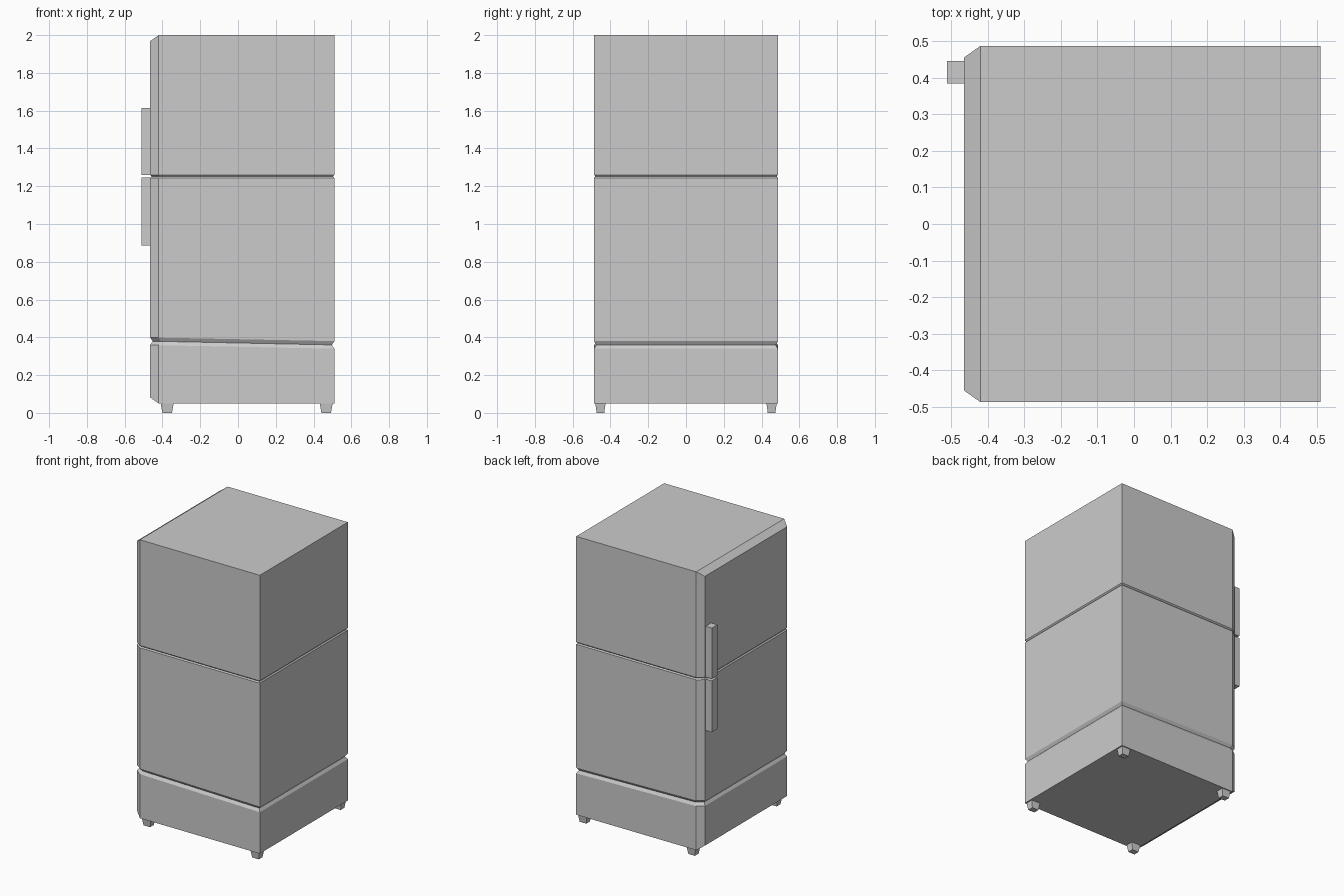
import bpy, bmesh
from mathutils import Vector

cube = bpy.data.objects.get("Cube")
if cube:
    bpy.data.objects.remove(cube, do_unlink=True)

BACK, RIM, DOOR, SIDE = 0.51, -0.42, -0.465, 0.487   # cabinet x positions and half width
BASE, TOP = 0.05, 2.0

grey = bpy.data.materials.new("light grey enamel")
grey.use_nodes = True
colour = (0.6, 0.6, 0.6, 1)
grey.diffuse_color = colour
grey.node_tree.nodes["Principled BSDF"].inputs["Base Color"].default_value = colour


def finish(bm, name):
    bmesh.ops.recalc_face_normals(bm, faces=bm.faces[:])
    mesh = bpy.data.meshes.new(name)
    bm.to_mesh(mesh)
    bm.free()
    mesh.materials.append(grey)
    obj = bpy.data.objects.new(name, mesh)
    bpy.context.collection.objects.link(obj)
    return obj


def box_mesh(low, high):
    bm = bmesh.new()
    bmesh.ops.create_cube(bm, size=1)
    low, high = Vector(low), Vector(high)
    for v in bm.verts:
        v.co = (low + high) / 2 + v.co * (high - low)
    return bm


def cut_groove(bm, z, half, depth, slope):
    # Three parallel cuts; the middle loop is pushed in to form a V
    normal = Vector((-slope, 0, 1)).normalized()
    for offset in (-half, half, 0):
        geom = bm.verts[:] + bm.edges[:] + bm.faces[:]
        cut = bmesh.ops.bisect_plane(bm, geom=geom, dist=1e-5,
                                     plane_co=(0, 0, z + offset), plane_no=normal)
    for v in [g for g in cut["geom_cut"] if isinstance(g, bmesh.types.BMVert)]:
        v.co.x -= depth if v.co.x > 0 else -depth
        v.co.y -= depth if v.co.y > 0 else -depth


# Cabinet with a bevelled door side
bm = box_mesh((RIM, -SIDE, BASE), (BACK, SIDE, TOP))
door = min(bm.faces, key=lambda f: f.calc_center_median().x)
bmesh.ops.inset_region(bm, faces=[door], thickness=RIM - DOOR)
for v in door.verts:
    v.co.x = DOOR
cut_groove(bm, 1.252, 0.008, 0.007, 0)
cut_groove(bm, 0.37, 0.02, 0.013, -0.02)
finish(bm, "cabinet")

# Two door handles
for name, low, high in (("upper_handle", 1.26, 1.615), ("lower_handle", 0.885, 1.245)):
    finish(box_mesh((-0.512, 0.384, low), (DOOR, 0.446, high)), name)

# Four tapered feet
for x, end in ((-0.375, "front"), (0.467, "rear")):
    for y, side in ((-0.453, "left"), (0.453, "right")):
        bm = box_mesh((-0.034, -0.027, 0), (0.034, 0.027, BASE))
        for v in bm.verts:
            if v.co.z < BASE / 2:
                v.co.x *= 0.75
                v.co.y *= 0.75
        foot = finish(bm, f"{end}_{side}_foot")
        foot.location = (x, y, 0)
